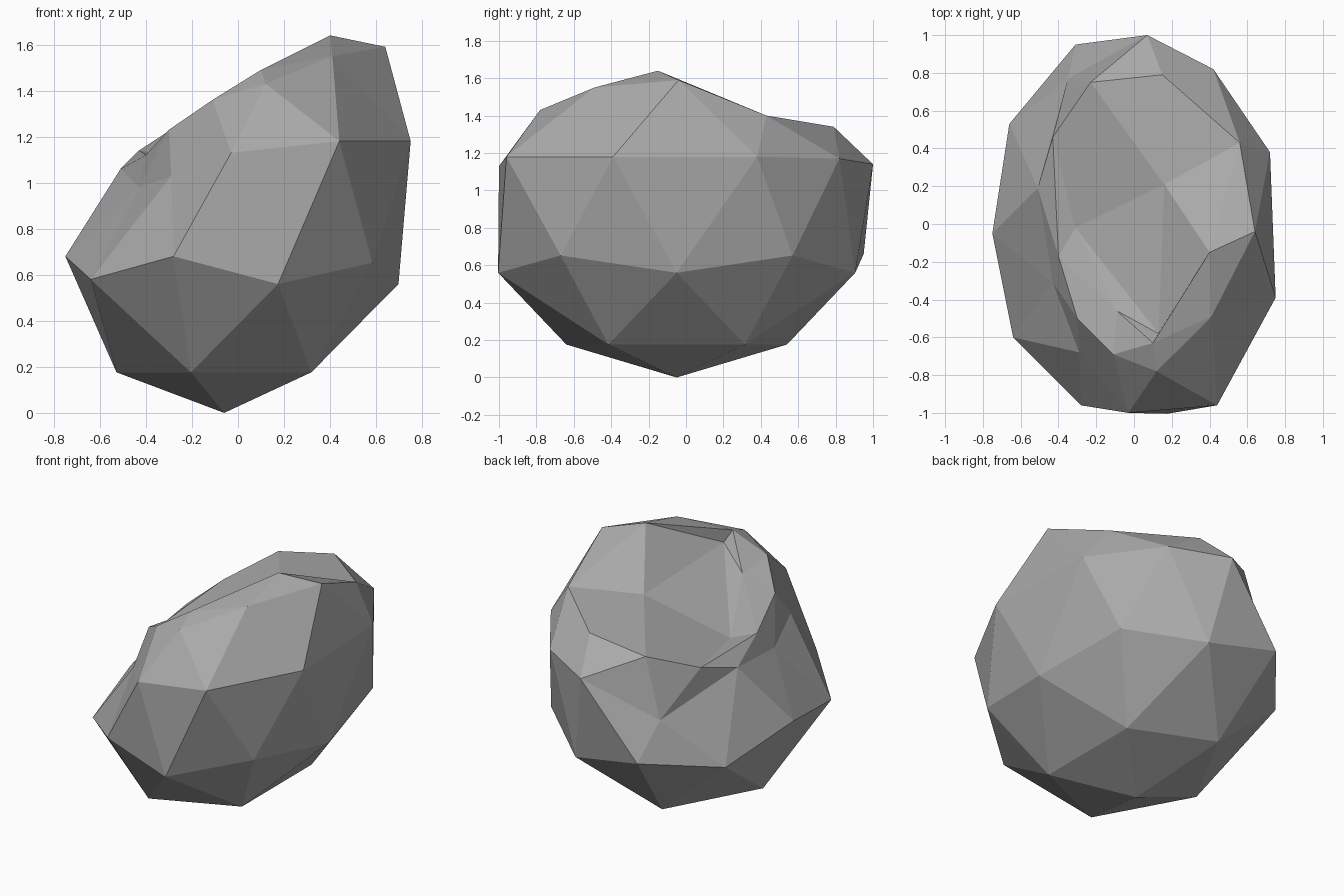
import bpy
import bmesh
from math import atan2, tau
from mathutils import Vector

default_cube = bpy.data.objects.get("Cube")
if default_cube:
    bpy.data.objects.remove(default_cube, do_unlink=True)


def make_material(name, colour):
    material = bpy.data.materials.new(name)
    material.use_nodes = True
    material.diffuse_color = colour
    shader = next(n for n in material.node_tree.nodes if n.type == 'BSDF_PRINCIPLED')
    shader.inputs["Base Color"].default_value = colour
    shader.inputs["Roughness"].default_value = 0.9
    return material


def turn(vert):
    """Angle around the vertical axis, counted from the +x side."""
    return (atan2(vert.co.y, vert.co.x) + 0.05) % tau


def ring(bm, height):
    """Vertices of the unit ball at one height, in order around the axis."""
    level = [v for v in bm.verts if abs(v.co.z - height) < 0.03]
    return sorted(level, key=turn)


# Stone body: a coarse ball whose rings are chipped into shape
bm = bmesh.new()
bmesh.ops.create_icosphere(bm, subdivisions=2, radius=1)

belly_mids, belly = ring(bm, -0.526), ring(bm, -0.447)
waist, shoulder = ring(bm, 0), ring(bm, 0.447)
shoulder_mids, crown, tip = ring(bm, 0.526), ring(bm, 0.851), ring(bm, 1)

# Overall stretch and placement on the ground
size = Vector((0.89, 1.18, 1.18))
centre = Vector((-0.06, -0.05, 1.18))
for vert in bm.verts:
    vert.co = vert.co * size + centre

# Scraped slope and hollow on top
chipped = [
    (waist, [(.72, .38, 1.18), (.42, .82, 1.17), (.07, 1, 1.14), (-.35, .77, .89),
             (-.51, .19, 1.06), (-.43, -.31, .98), (-.29, -.68, 1.03),
             (-.03, -1, 1.13), (.44, -.96, 1.18), (.75, -.39, 1.18)]),
    (shoulder, [(.64, -.04, 1.59), (.15, .79, 1.34), (-.43, .46, 1.14),
                (-.3, -.5, 1.23), (.12, -.78, 1.43)]),
    (shoulder_mids, [(.56, .43, 1.4), (-.23, .75, 1.27), (-.4, -.17, 1.12),
                     (-.11, -.69, 1.36), (.41, -.49, 1.55)]),
    (crown, [(.4, -.15, 1.64), (.16, .21, 1.37), (-.31, -.02, 1.12),
             (-.09, -.46, 1.32), (.1, -.63, 1.49)]),
    (tip, [(.13, -.58, 1.42)]),
    # Lightly worn lower flank
    (belly[1:4], [(-.31, .95, .66), (-.75, -.05, .68), (-.28, -.96, .68)]),
    (belly_mids[2:4], [(-.66, .53, .57), (-.64, -.6, .58)]),
]
for verts, places in chipped:
    for vert, place in zip(verts, places):
        vert.co = place

for face in bm.faces:
    face.smooth = False

mesh = bpy.data.meshes.new("stone")
bm.to_mesh(mesh)
bm.free()
mesh.materials.append(make_material("stone grey", (0.4, 0.4, 0.4, 1)))
stone = bpy.data.objects.new("stone", mesh)
bpy.context.collection.objects.link(stone)
